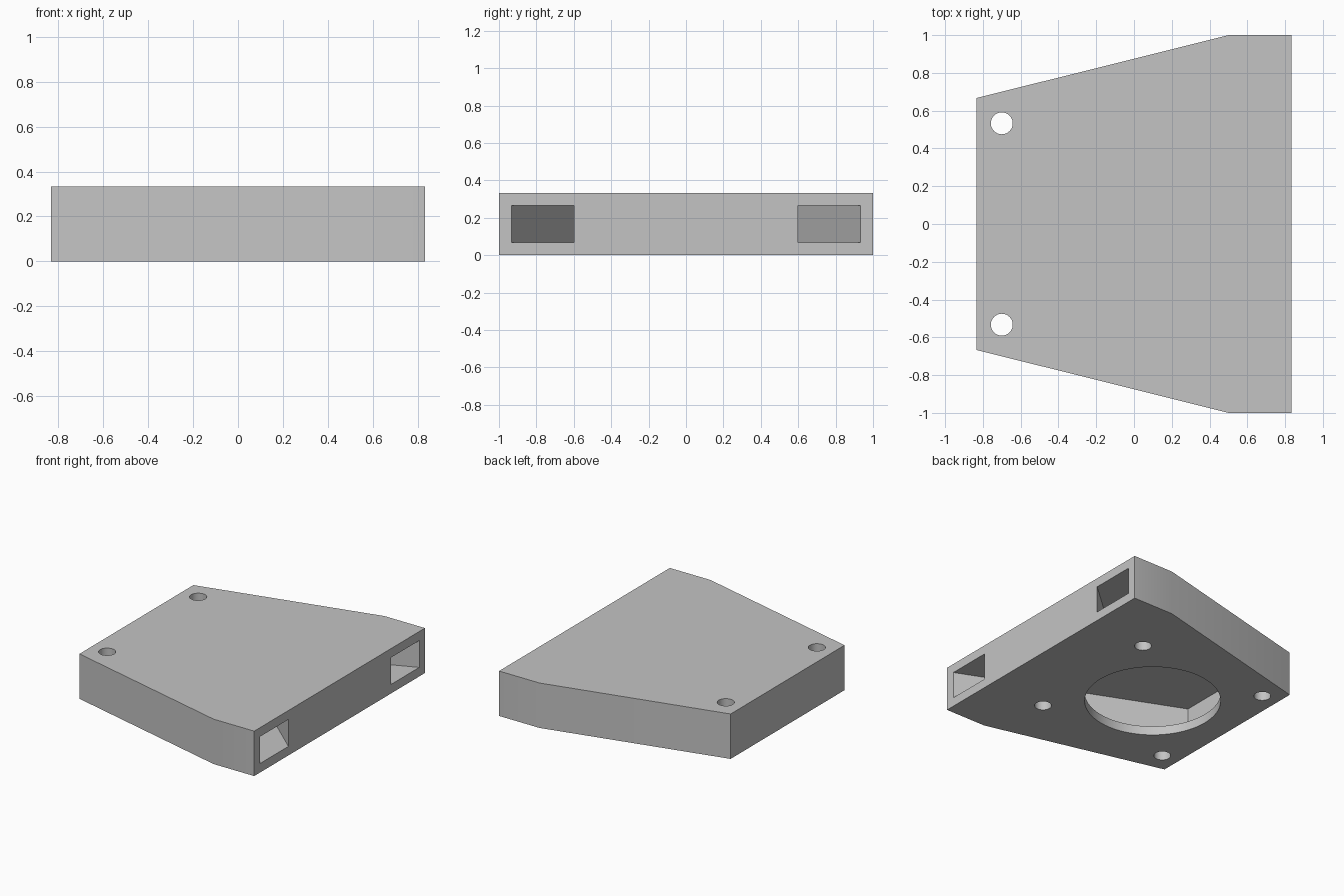
import bpy, bmesh, math

cube = bpy.data.objects.get("Cube")
if cube:
    bpy.data.objects.remove(cube, do_unlink=True)

HEIGHT, WALL = 0.333, 0.067

grey = bpy.data.materials.new("plain_grey")
grey.use_nodes = True
colour = (0.55, 0.55, 0.55, 1)
grey.diffuse_color = colour
bsdf = next(n for n in grey.node_tree.nodes if n.type == 'BSDF_PRINCIPLED')
bsdf.inputs["Base Color"].default_value = colour


def prism(name, outline, bottom, top):
    """Upright solid from a plan outline."""
    bm = bmesh.new()
    face = bm.faces.new([bm.verts.new((x, y, bottom)) for x, y in outline])
    side = bmesh.ops.extrude_face_region(bm, geom=[face])
    moved = [v for v in side["geom"] if isinstance(v, bmesh.types.BMVert)]
    bmesh.ops.translate(bm, verts=moved, vec=(0, 0, top - bottom))
    bmesh.ops.recalc_face_normals(bm, faces=bm.faces[:])
    mesh = bpy.data.meshes.new(name)
    bm.to_mesh(mesh)
    bm.free()
    mesh.materials.append(grey)
    obj = bpy.data.objects.new(name, mesh)
    bpy.context.collection.objects.link(obj)
    return obj


def mirrored(half):
    """Close a half outline across the centre line."""
    return half + [(x, -y) for x, y in reversed(half)]


def circle(cx, cy, r, n):
    return [(cx + r * math.cos(math.tau * i / n), cy + r * math.sin(math.tau * i / n))
            for i in range(n)]


def cut(target, cutter):
    cutter.hide_render = True
    mod = target.modifiers.new("cut", 'BOOLEAN')
    mod.operation = 'DIFFERENCE'
    mod.solver = 'EXACT'
    mod.object = cutter
    bpy.context.view_layer.objects.active = target
    bpy.ops.object.modifier_apply(modifier=mod.name)
    bpy.data.objects.remove(cutter, do_unlink=True)


# Tapered duct housing
housing = prism("duct_housing", mirrored([(-0.833, 0.667), (0.5, 1), (0.833, 1)]), 0, HEIGHT)

# Air chamber that forks into two outlets around a central wedge
chamber = [(-0.72, 0.283), (0.833, 0.933), (0.9, 0.933), (0.9, 0.6), (0.833, 0.6), (0.3, 0.13)]
cut(housing, prism("air_chamber", mirrored(chamber), WALL, HEIGHT - WALL))

# Fan intake through the floor
cut(housing, prism("fan_intake", circle(-0.167, 0, 0.466, 96), -0.1, 0.15))

# Screw holes: rear pair right through, front pair through the floor only
for x, top in ((-0.7, 0.5), (0.367, 0.15)):
    for side in (1, -1):
        cut(housing, prism("screw_hole", circle(x, side * 0.533, 0.058, 40), -0.1, top))

bpy.ops.object.select_all(action='DESELECT')
housing.select_set(True)
bpy.context.view_layer.objects.active = housing
bpy.ops.object.shade_smooth_by_angle(angle=math.radians(30))
